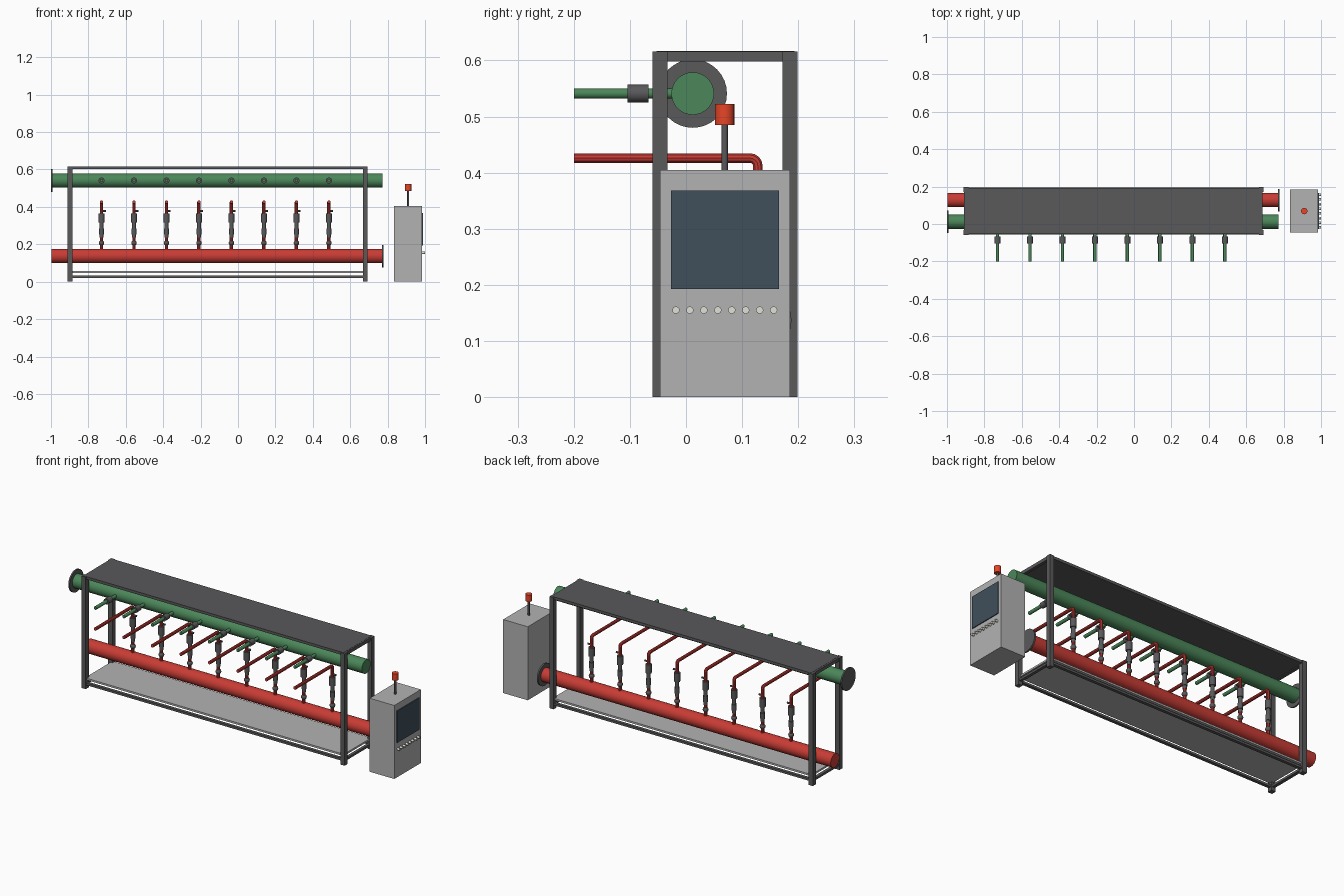
import bpy
from math import pi, sin, cos

if "Cube" in bpy.data.objects:
    bpy.data.objects.remove(bpy.data.objects["Cube"])


def material(name, rgb):
    m = bpy.data.materials.new(name)
    m.diffuse_color = (*rgb, 1)
    m.use_nodes = True
    m.node_tree.nodes["Principled BSDF"].inputs["Base Color"].default_value = m.diffuse_color
    return m


DARK = material("dark_grey", (0.10, 0.10, 0.105))
LIGHT = material("light_grey", (0.45, 0.45, 0.45))
RED = material("red", (0.58, 0.045, 0.035))
GREEN = material("green", (0.07, 0.24, 0.10))
GLASS = material("screen_glass", (0.05, 0.08, 0.105))
LAMP = material("beacon_red", (0.80, 0.06, 0.02))
BUTTON = material("button_cream", (0.75, 0.75, 0.68))


def box(name, x, y, z, mat):
    """Box from (min, max) ranges."""
    bpy.ops.mesh.primitive_cube_add(size=1, location=[sum(r) / 2 for r in (x, y, z)])
    o = bpy.context.object
    o.name = name
    o.scale = [r[1] - r[0] for r in (x, y, z)]
    bpy.ops.object.transform_apply(location=False, rotation=False)
    o.data.materials.append(mat)
    return o


def cyl(name, axis, lo, hi, a, b, r, mat, n=32):
    """Cylinder along an axis from lo to hi; a, b are the other two coordinates in xyz order."""
    mid = (lo + hi) / 2
    loc = {"x": (mid, a, b), "y": (a, mid, b), "z": (a, b, mid)}[axis]
    rot = {"x": (0, pi / 2, 0), "y": (pi / 2, 0, 0), "z": (0, 0, 0)}[axis]
    bpy.ops.mesh.primitive_cylinder_add(vertices=n, radius=r, depth=hi - lo, location=loc, rotation=rot)
    o = bpy.context.object
    o.name = name
    o.data.materials.append(mat)
    bpy.ops.object.shade_smooth_by_angle()
    return o


def tube(name, points, r, mat):
    c = bpy.data.curves.new(name, "CURVE")
    c.dimensions = "3D"
    c.bevel_depth = r
    c.bevel_resolution = 3
    c.use_fill_caps = True
    s = c.splines.new("POLY")
    s.points.add(len(points) - 1)
    for p, co in zip(s.points, points):
        p.co = (*co, 1)
    o = bpy.data.objects.new(name, c)
    bpy.context.collection.objects.link(o)
    c.materials.append(mat)
    bpy.ops.object.select_all(action="DESELECT")
    o.select_set(True)
    bpy.context.view_layer.objects.active = o
    bpy.ops.object.convert(target="MESH")
    bpy.ops.object.shade_smooth_by_angle()


# Frame posts, rails and shelves
XS = [(-0.912, -0.886), (0.668, 0.692)]
YS = [(-0.06, -0.033), (0.172, 0.199)]
for i, x in enumerate(XS):
    for j, y in enumerate(YS):
        box(f"post_{i}_{j}", x, y, (0, 0.616), DARK)
    xr = (x[0] + 0.004, x[1] - 0.004)
    box(f"top_end_rail_{i}", xr, (-0.033, 0.172), (0.598, 0.616), DARK)
    box(f"lower_end_rail_{i}", xr, (-0.033, 0.172), (0.02, 0.032), DARK)
for j, y in enumerate(YS):
    yr = (y[0] + 0.005, y[1] - 0.005)
    box(f"lower_long_rail_{j}", (-0.886, 0.668), yr, (0.02, 0.032), DARK)
box("top_plate", (-0.898, 0.680), (-0.053, 0.193), (0.602, 0.617), DARK)
box("bottom_plate", (-0.898, 0.680), (-0.05, 0.19), (0.046, 0.056), LIGHT)

# Main pipes with end flanges
GY, GZ, RY, RZ = 0.012, 0.541, 0.128, 0.137
cyl("green_main_pipe", "x", -0.998, 0.773, GY, GZ, 0.038, GREEN)
cyl("green_pipe_flange", "x", -1.0, -0.992, GY, GZ, 0.061, DARK)
cyl("red_main_pipe", "x", -0.998, 0.773, RY, RZ, 0.038, RED)
cyl("red_pipe_flange", "x", 0.769, 0.778, RY, RZ, 0.06, DARK)

# Eight branches on each pipe
R = 0.009
BEND = 0.014
TOP = 0.426
for i in range(8):
    x = -0.73 + i * 0.1737
    cyl(f"green_branch_{i}", "y", -0.2, GY, x, GZ, R, GREEN, 16)
    cyl(f"green_branch_coupling_{i}", "y", -0.104, -0.067, x, GZ, 0.016, DARK, 20)
    arc = [(x, RY - BEND + BEND * cos(t), TOP - BEND + BEND * sin(t))
           for t in (k * pi / 8 for k in range(5))]
    tube(f"red_branch_{i}", [(x, RY, RZ)] + arc + [(x, -0.2, TOP)], R, RED)
    # Valve stack: body, sleeve, lower coupling, ball joint, small handle
    cyl(f"valve_body_{i}", "z", 0.317, 0.365, x, RY, 0.016, DARK, 20)
    cyl(f"valve_sleeve_{i}", "z", 0.235, 0.317, x, RY, 0.0105, DARK, 16)
    cyl(f"valve_coupling_{i}", "z", 0.252, 0.284, x, RY, 0.0135, DARK, 16)
    cyl(f"handle_{i}", "x", x, x + 0.023, RY, 0.378, 0.005, DARK, 12)
    bpy.ops.mesh.primitive_uv_sphere_add(segments=16, ring_count=10, radius=0.0145, location=(x, RY, 0.207))
    ball = bpy.context.object
    ball.name = f"ball_joint_{i}"
    ball.data.materials.append(DARK)
    bpy.ops.object.shade_smooth_by_angle()

# Control cabinet
box("cabinet", (0.835, 0.985), (-0.046, 0.185), (0, 0.405), LIGHT)
box("screen", (0.98, 0.99), (-0.027, 0.166), (0.193, 0.368), GLASS)
for i in range(8):
    cyl(f"button_{i}", "x", 0.98, 1.0, -0.018 + i * 0.0249, 0.155, 0.0065, BUTTON, 16)
cyl("beacon_pole", "z", 0.40, 0.49, 0.91, 0.069, 0.0055, DARK, 16)
cyl("beacon", "z", 0.485, 0.522, 0.91, 0.069, 0.017, LAMP, 24)
